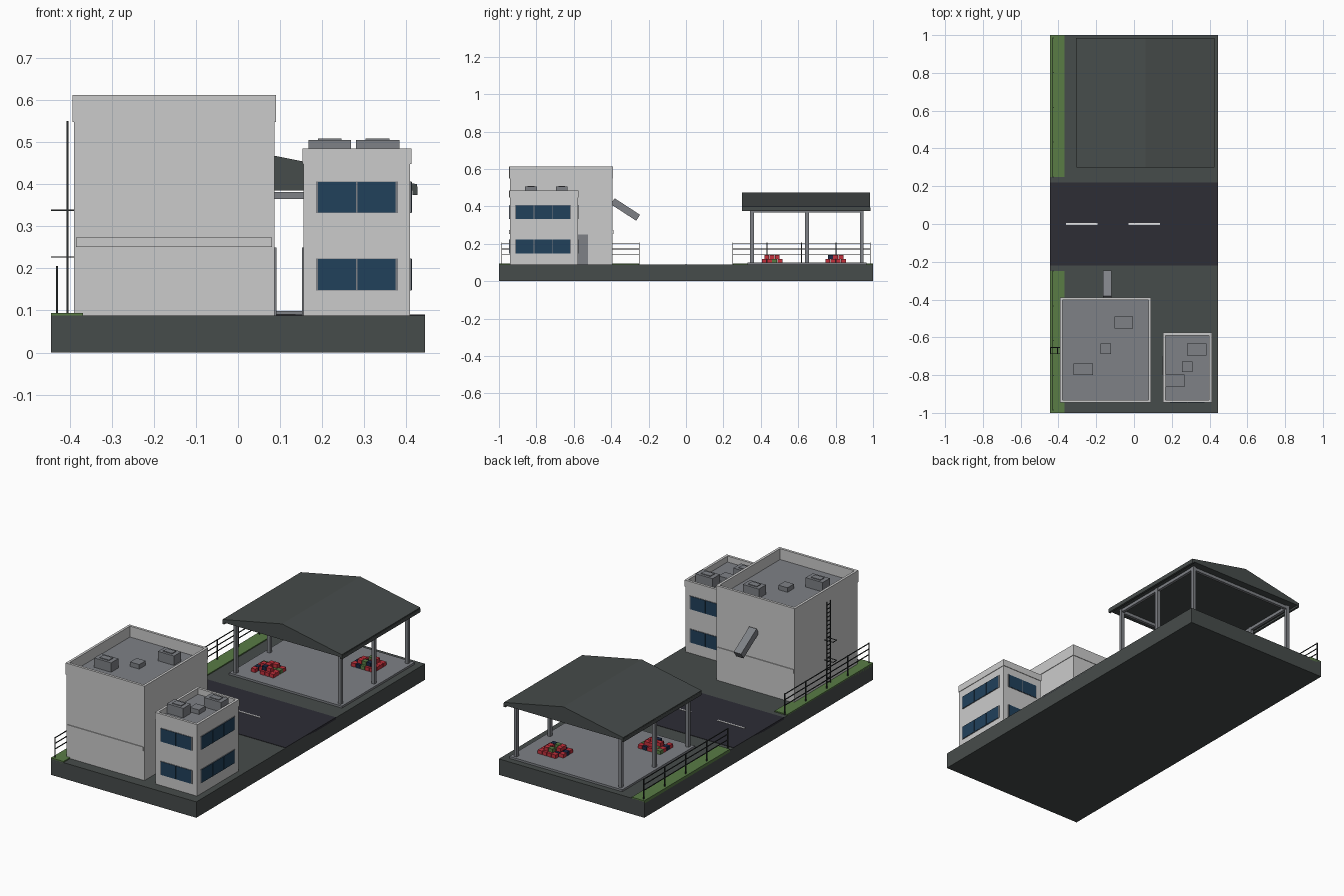
import bpy, bmesh, math, random
from mathutils import Matrix, Vector

random.seed(4)
old = bpy.data.objects.get("Cube")
if old:
    bpy.data.objects.remove(old)


def material(name, r, g, b):
    m = bpy.data.materials.new(name)
    m.use_nodes = True
    m.diffuse_color = (r, g, b, 1)
    m.node_tree.nodes["Principled BSDF"].inputs["Base Color"].default_value = (r, g, b, 1)
    return m


WALL = material("pale wall", .60, .60, .60)
GREY = material("mid grey", .21, .22, .24)
DARK = material("dark slate", .062, .072, .07)
ROAD = material("asphalt", .026, .026, .036)
GRASS = material("grass green", .10, .20, .06)
GLASS = material("blue glass", .015, .052, .105)
RED = material("crate red", .55, .03, .045)
NAVY = material("crate navy", .01, .022, .06)
WHITE = material("lane white", .8, .8, .8)
IRON = material("iron", .025, .03, .03)


class Part:
    """Collects boxes and profiles into one named object."""

    def __init__(self, name):
        self.name, self.bm, self.mats = name, bmesh.new(), []

    def slot(self, mat):
        if mat not in self.mats:
            self.mats.append(mat)
        return self.mats.index(mat)

    def box(self, mat, x, y, z, tilt=0):
        mid = Vector([(a + b) / 2 for a, b in (x, y, z)])
        size = [b - a for a, b in (x, y, z)]
        mat4 = Matrix.Translation(mid) @ Matrix.Rotation(tilt, 4, 'X') @ Matrix.Diagonal((*size, 1))
        verts = bmesh.ops.create_cube(self.bm, size=1, matrix=mat4)["verts"]
        index = self.slot(mat)
        for f in {f for v in verts for f in v.link_faces}:
            f.material_index = index

    def bar(self, mat, centre, size):
        self.box(mat, *[(c - s / 2, c + s / 2) for c, s in zip(centre, size)])

    def prism(self, mat, profile, y0, y1):
        face = self.bm.faces.new([self.bm.verts.new((x, y0, z)) for x, z in profile])
        face.material_index = self.slot(mat)
        out = bmesh.ops.extrude_face_region(self.bm, geom=[face], use_keep_orig=True)
        moved = [g for g in out["geom"] if isinstance(g, bmesh.types.BMVert)]
        bmesh.ops.translate(self.bm, verts=moved, vec=(0, y1 - y0, 0))

    def done(self):
        bmesh.ops.recalc_face_normals(self.bm, faces=self.bm.faces)
        mesh = bpy.data.meshes.new(self.name)
        self.bm.to_mesh(mesh)
        self.bm.free()
        for m in self.mats:
            mesh.materials.append(m)
        ob = bpy.data.objects.new(self.name, mesh)
        bpy.context.collection.objects.link(ob)


TOP = .088

# Ground: plinth, road, lane dashes, grass verges
p = Part("plinth")
p.box(DARK, (-.445, .445), (-1, 1), (0, TOP))
p.done()
p = Part("road")
p.box(ROAD, (-.445, .445), (-.22, .22), (TOP - .01, TOP + .002))
p.done()
p = Part("lane_dashes")
for x in (-.36, -.03):
    p.box(WHITE, (x, x + .167), (-.004, .004), (TOP, TOP + .004))
p.done()
p = Part("grass_verges")
for y in (-1, .25):
    p.box(GRASS, (-.445, -.368), (y, y + .75), (TOP - .01, TOP + .006))
p.done()


# Buildings: body, grey roof deck, parapet rim and rooftop units
def building(name, x, y, deck, top, units):
    p = Part(name)
    p.box(WALL, x, y, (TOP, deck - .004))
    p.box(GREY, (x[0] + .01, x[1] - .01), (y[0] + .01, y[1] - .01), (deck - .01, deck))
    o, w = .003, .014
    for a, b in ((x[0] - o, x[0] - o + w), (x[1] + o - w, x[1] + o)):
        p.box(WALL, (a, b), (y[0] - o, y[1] + o), (deck - .004, top))
    for a, b in ((y[0] - o, y[0] - o + w), (y[1] + o - w, y[1] + o)):
        p.box(WALL, (x[0] - o + w, x[1] + o - w), (a, b), (deck - .004, top))
    p.done()
    p = Part(name + "_roof_units")
    for cx, cy, sx, sy, h in units:
        p.bar(GREY, (cx, cy, deck + h / 2), (sx, sy, h))
        if h > .04:
            p.bar(GREY, (cx, cy, deck + h), (sx * .55, sy * .55, .008))
    p.done()


building("warehouse", (-.39, .087), (-.942, -.392), .552, .612,
         [(-.053, -.522, .098, .063, .052), (-.15, -.661, .056, .056, .025),
          (-.268, -.769, .104, .063, .052)])
building("office", (.156, .409), (-.942, -.578), .452, .485,
         [(.218, -.829, .1, .066, .053), (.332, -.664, .104, .063, .053),
          (.281, -.755, .056, .056, .025)])

# Warehouse details: ledges, door, discharge chute
p = Part("warehouse_ledges")
for y in (-.942, -.392):
    p.bar(WALL, (-.152, y, .262), (.466, .008, .022))
p.done()
p = Part("doors")
p.box(GREY, (.08, .091), (-.64, -.525), (TOP, .25))
p.box(GREY, (.152, .16), (-.80, -.70), (TOP, .25))
p.done()
p = Part("chute")
p.box(GREY, (-.165, -.12), (-.405, -.243), (.364, .402), -math.radians(33))
p.done()


# Office windows: grey frame plate with glass panes on three sides
def window(p, axis, wall, out, lo, hi, panes, z0, z1):
    def plate(mat, a, b, c, d, depth):
        across, deep = (a, b), sorted((wall - out * .004, wall + out * depth))
        if axis == 'x':
            p.box(mat, deep, across, (c, d))
        else:
            p.box(mat, across, deep, (c, d))
    plate(GREY, lo, hi, z0, z1, .003)
    step = (hi - lo - .008) / panes
    for i in range(panes):
        a = lo + .004 + i * step
        plate(GLASS, a + .0015, a + step - .0015, z0 + .001, z1 - .001, .0045)


p = Part("office_windows")
for z0, z1 in ((.148, .223), (.332, .406)):
    window(p, 'y', -.942, -1, .185, .38, 2, z0, z1)
    window(p, 'y', -.578, 1, .185, .38, 2, z0, z1)
    window(p, 'x', .409, 1, -.914, -.614, 3, z0, z1)
p.done()

# Canopy: floor slab, posts, beams, gabled roof, gutters
XS, YS = (-.26, .38), (.353, .647, .94)
p = Part("canopy_floor")
p.box(GREY, (-.285, .405), (.33, .965), (TOP - .01, .099))
p.done()
p = Part("canopy_frame")
for x in XS:
    for y in YS:
        p.bar(GREY, (x, y, .24), (.018, .02, .29))
    p.bar(GREY, (x, .647, .375), (.016, .605, .017))
for y in (YS[0], YS[2]):
    p.bar(GREY, (.06, y, .373), (.64, .016, .017))
p.done()
p = Part("canopy_roof")
p.prism(DARK, [(-.305, .385), (.425, .385), (.425, .4), (.06, .473), (-.305, .4)], .3, .985)
for x in (-.3, .421):
    p.bar(DARK, (x, .643, .385), (.012, .685, .02))
p.done()


# Crate piles: a lower grid with a smaller random upper layer
def crates(name, cx, cy):
    p = Part(name)
    s = .028
    for layer, (nx, ny, chance) in enumerate(((5, 4, .9), (3, 3, .6))):
        for i in range(nx):
            for j in range(ny):
                if random.random() < chance:
                    c = random.choice((RED, RED, RED, NAVY, GRASS))
                    p.bar(c, (cx + (i - (nx - 1) / 2) * s, cy + (j - (ny - 1) / 2) * s,
                              .109 + layer * .02), (s * .92, s * .92, .02))
    p.done()


crates("crate_pile_front", -.135, .46)
crates("crate_pile_back", .24, .80)

# Fences along the verges
p = Part("fences")
for y0 in (-.985, .25):
    for i in range(5):
        p.bar(IRON, (-.43, y0 + i * .18375, .147), (.005, .005, .118))
    for z in (.203, .172, .141):
        p.bar(IRON, (-.43, y0 + .3675, z), (.004, .735, .004))
p.done()

# Wall ladder with rungs and standoff hoops
p = Part("ladder")
LY = -.67
for dy in (-.016, .016):
    p.bar(IRON, (-.405, LY + dy, .32), (.004, .004, .46))
    for z in (.227, .338):
        p.bar(IRON, (-.417, LY + dy, z), (.054, .003, .003))
for z in (.227, .338):
    p.bar(IRON, (-.442, LY, z), (.003, .032, .003))
for i in range(20):
    p.bar(IRON, (-.405, LY, .105 + i * .0225), (.003, .032, .003))
p.done()
